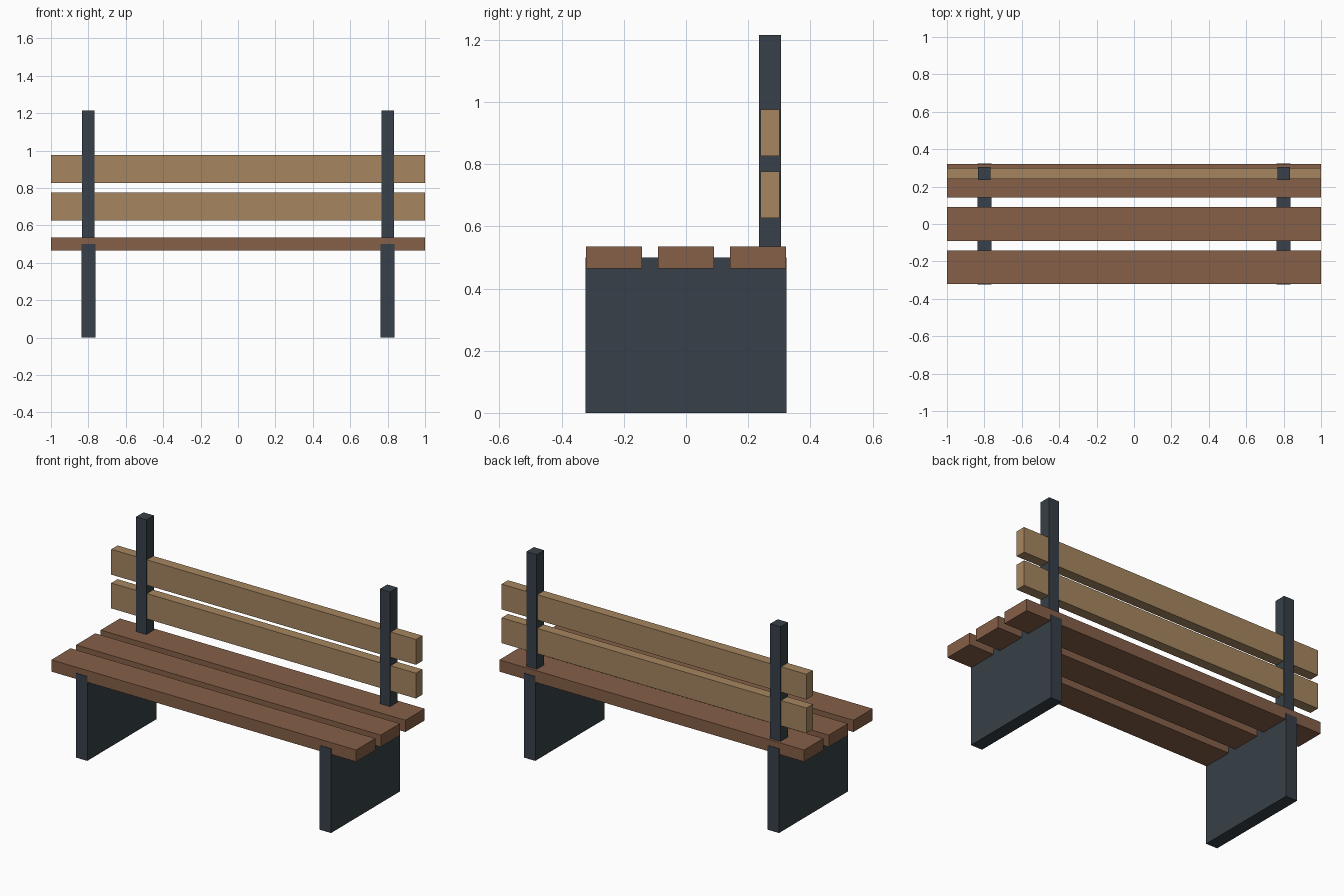
import bpy

if "Cube" in bpy.data.objects:
    bpy.data.objects.remove(bpy.data.objects["Cube"])


def material(name, color):
    m = bpy.data.materials.new(name)
    m.diffuse_color = (*color, 1)
    m.use_nodes = True
    m.node_tree.nodes["Principled BSDF"].inputs["Base Color"].default_value = m.diffuse_color
    return m


METAL = material("dark_metal", (0.038, 0.051, 0.065))
SEAT_WOOD = material("seat_wood", (0.24, 0.115, 0.065))
BACK_WOOD = material("back_wood", (0.38, 0.24, 0.115))


def box(name, center, size, mat):
    bpy.ops.mesh.primitive_cube_add(size=1, location=center)
    ob = bpy.context.object
    ob.name = name
    ob.scale = size
    bpy.ops.object.transform_apply(location=False, rotation=False, scale=True)
    ob.data.materials.append(mat)
    return ob


# Side panels and back posts, mirrored left and right
for side, x in (("left", -0.8), ("right", 0.8)):
    box(f"{side}_leg_panel", (x, 0, 0.25), (0.075, 0.648, 0.5), METAL)
    box(f"{side}_back_post", (x, 0.27, 0.857), (0.068, 0.07, 0.716), METAL)

# Three seat slats, let into the tops of the panels
for i, y in enumerate((-0.231, 0, 0.231), 1):
    box(f"seat_slat_{i}", (0, y, 0.5), (2, 0.18, 0.07), SEAT_WOOD)

# Two backrest slats running through the posts
for i, z in enumerate((0.701, 0.901), 1):
    box(f"back_slat_{i}", (0, 0.27, z), (2, 0.06, 0.15), BACK_WOOD)
